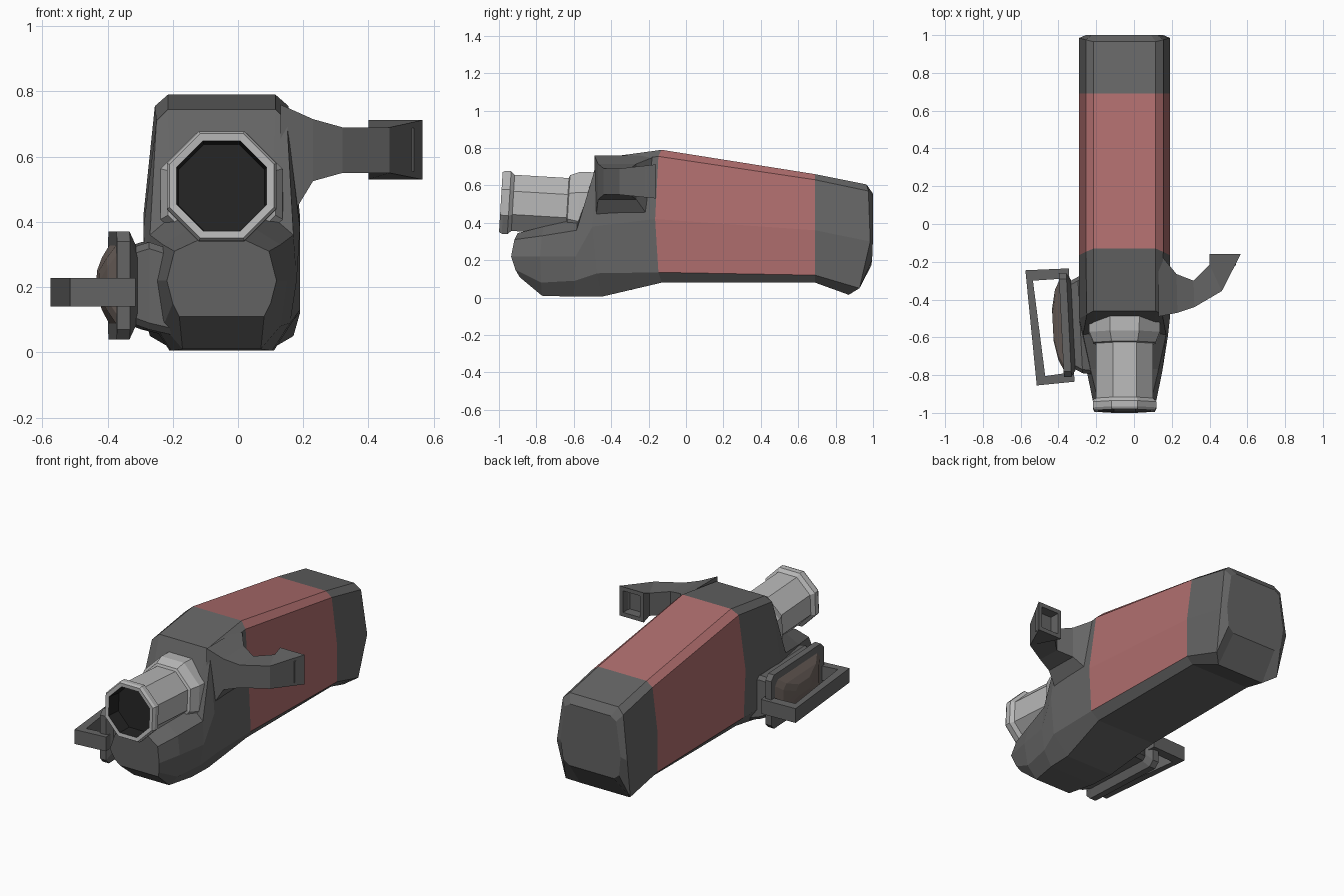
import bpy, bmesh, math

cube = bpy.data.objects.get("Cube")
if cube:
    bpy.data.objects.remove(cube, do_unlink=True)


def material(name, rgb):
    mat = bpy.data.materials.new(name)
    mat.use_nodes = True
    color = (*rgb, 1.0)
    mat.diffuse_color = color
    mat.node_tree.nodes["Principled BSDF"].inputs["Base Color"].default_value = color
    return mat


dark_grey = material("dark grey", (0.13, 0.13, 0.13))
dusty_red = material("dusty red", (0.43, 0.155, 0.155))
light_grey = material("light grey", (0.48, 0.48, 0.48))
black = material("black", (0.018, 0.018, 0.018))
brown_grey = material("brown grey", (0.17, 0.135, 0.12))


def loft(name, rings, mats, rule=None, caps=True, cap_mat=0, closed=False, inset_end=None):
    """Join equal rings of points with quads; rule(ring, side) picks the material."""
    bm = bmesh.new()
    rows = [[bm.verts.new(p) for p in ring] for ring in rings]
    count = len(rows[0])
    spans = len(rows) if closed else len(rows) - 1
    for i in range(spans):
        a, b = rows[i], rows[(i + 1) % len(rows)]
        for j in range(count):
            k = (j + 1) % count
            face = bm.faces.new((a[j], a[k], b[k], b[j]))
            face.material_index = rule(i, j) if rule else 0
    if caps:
        bm.faces.new(rows[0][::-1])
        end = bm.faces.new(rows[-1])
        end.material_index = cap_mat
    bmesh.ops.recalc_face_normals(bm, faces=bm.faces[:])
    if inset_end:
        bmesh.ops.inset_region(bm, faces=[end], thickness=inset_end)
        rim = bmesh.ops.extrude_discrete_faces(bm, faces=[end])["faces"][0]
        bmesh.ops.translate(bm, verts=rim.verts[:], vec=rim.normal * -0.06)
    mesh = bpy.data.meshes.new(name)
    bm.to_mesh(mesh)
    bm.free()
    for mat in mats:
        mesh.materials.append(mat)
    obj = bpy.data.objects.new(name, mesh)
    bpy.context.collection.objects.link(obj)
    return obj


# Body: mirrored ten-sided sections, five levels from bottom to top
BODY_X = -0.05


def body_ring(depths, heights, widths):
    low, mid, top = depths
    ys = (low, (low + mid) / 2, mid, (mid + top) / 2, top)
    half = list(zip(widths, ys, heights))
    return ([(BODY_X + w, y, z) for w, y, z in half]
            + [(BODY_X - w, y, z) for w, y, z in reversed(half)])


sections = [
    ((-.89, -.935, -.9), (.11, .15, .22, .31, .345), (.13, .15, .168, .145, .07)),
    ((-.77, -.78, -.76), (.01, .08, .22, .33, .38), (.12, .18, .2, .18, .1)),
    ((-.6, -.59, -.58), (.005, .09, .22, .36, .42), (.155, .21, .23, .22, .15)),
    ((-.45, -.5, -.46), (.005, .13, .38, .71, .745), (.16, .24, .24, .2, .165)),
    ((-.13, -.165, -.13), (.08, .135, .42, .755, .79), (.2, .24, .24, .205, .165)),
    ((.69, .69, .69), (.08, .12, .36, .63, .66), (.2, .24, .24, .205, .165)),
    ((.87, .985, .965), (.015, .05, .3, .57, .605), (.16, .22, .24, .205, .165)),
    ((.99, 1, 1), (.17, .2, .32, .53, .555), (.15, .19, .205, .175, .14)),
]
loft("body", [body_ring(*s) for s in sections], [dark_grey, dusty_red],
     rule=lambda i, j: int(i == 4 and 1 <= j <= 7))

# Lens: tilted octagonal barrel with flared rings and a dark hollow
TILT = 0.06


def lens_ring(y, inradius):
    centre = 0.487 - TILT * (y + 0.6)
    radius = inradius / math.cos(math.pi / 8)
    ring = []
    for k in range(8):
        angle = math.pi * (2 * k + 1) / 8
        rise = radius * math.sin(angle)
        ring.append((BODY_X + radius * math.cos(angle), y + TILT * rise, centre + rise))
    return ring


lens_profile = [(-.42, .19), (-.575, .187), (-.63, .165), (-.635, .15), (-.925, .15),
                (-.945, .168), (-.975, .168), (-.99, .16), (-.988, .138), (-.9, .132)]
loft("lens", [lens_ring(*p) for p in lens_profile], [light_grey, black],
     rule=lambda i, j: int(i == len(lens_profile) - 2), cap_mat=1)


# Side arm: rectangular sections swept outward, with a hollow end
def arm_ring(front, back, low, high):
    return [(*front, low), (*back, low), (*back, high), (*front, high)]


loft("side_arm", [
    arm_ring((.13, -.49), (.13, -.15), .36, .76),
    arm_ring((.23, -.47), (.225, -.265), .525, .715),
    arm_ring((.32, -.44), (.315, -.3), .55, .69),
    arm_ring((.465, -.355), (.4, -.215), .55, .69),
    arm_ring((.565, -.16), (.4, -.16), .53, .712),
], [dark_grey], inset_end=0.035)


# Screen parts: chamfered slabs stacked along x, following a slight slant
def slab_ring(x, y0, y1, z0, z1, cut):
    outline = [(y0 + cut, z0), (y1 - cut, z0), (y1, z0 + cut), (y1, z1 - cut),
               (y1 - cut, z1), (y0 + cut, z1), (y0, z1 - cut), (y0, z0 + cut)]
    return [(x - 0.05 * (y + 0.53), y, z) for y, z in outline]


loft("screen_mount", [
    slab_ring(-.2, -.8, -.25, .05, .31, .02),
    slab_ring(-.285, -.79, -.28, .07, .338, .02),
    slab_ring(-.34, -.76, -.31, .09, .32, .02),
], [dark_grey])
loft("screen_plate", [
    slab_ring(-.32, -.77, -.3, .09, .32, .03),
    slab_ring(-.345, -.81, -.26, .04, .37, .03),
    slab_ring(-.385, -.81, -.26, .04, .37, .03),
], [dark_grey])
loft("screen_dome", [
    slab_ring(-.38, -.78, -.29, .08, .335, .03),
    slab_ring(-.41, -.72, -.35, .13, .29, .03),
    slab_ring(-.43, -.62, -.45, .18, .25, .03),
], [brown_grey])

# Strap: flat four-sided loop around the screen
outer = [(-.575, -.245), (-.345, -.235), (-.315, -.835), (-.515, -.855)]
inner = [(-.535, -.3), (-.385, -.29), (-.365, -.79), (-.47, -.805)]
loft("strap_loop", [[(*o, .14), (*n, .14), (*n, .228), (*o, .228)]
                    for o, n in zip(outer, inner)],
     [dark_grey], caps=False, closed=True)
